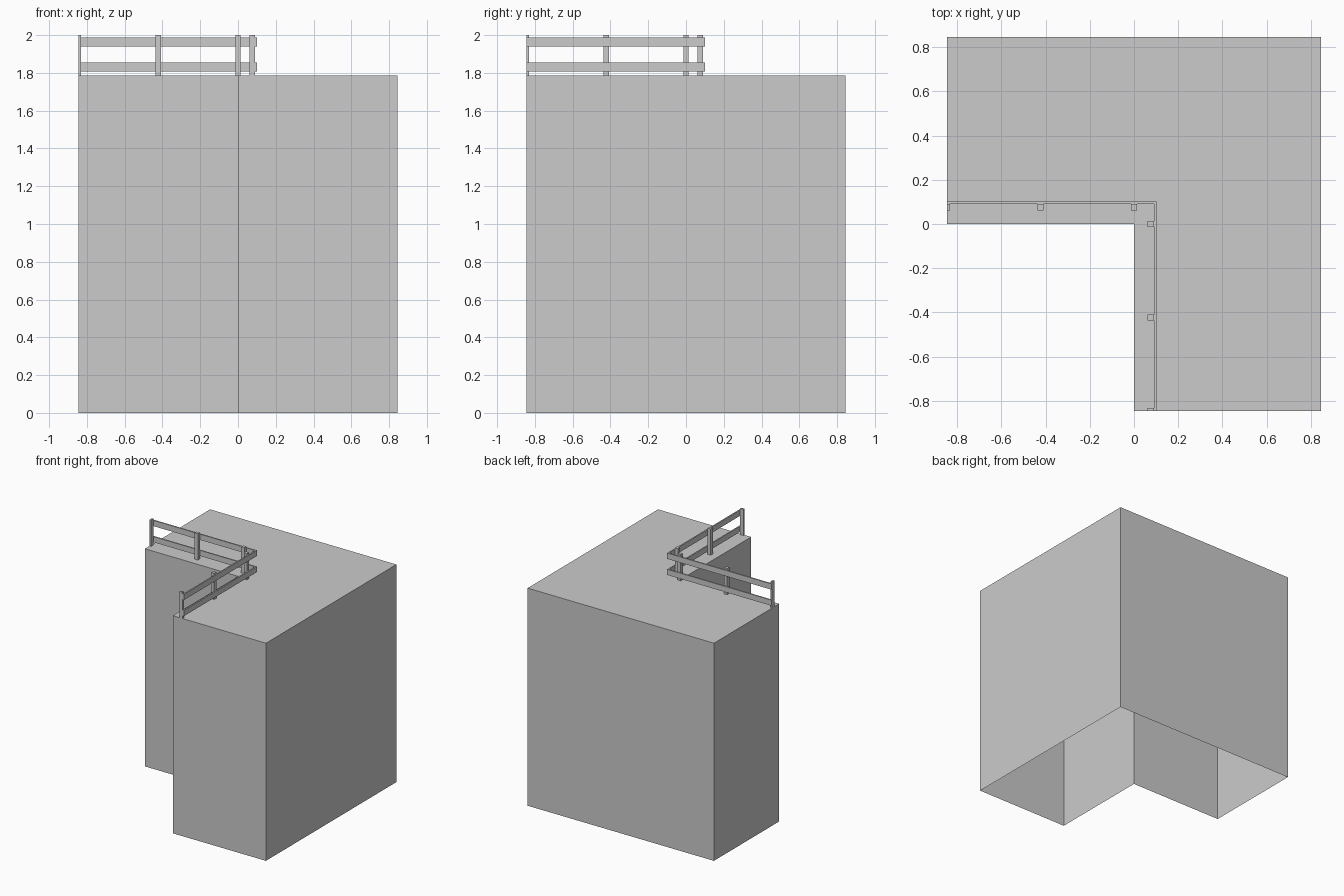
import bpy, bmesh

if "Cube" in bpy.data.objects:
    bpy.data.objects.remove(bpy.data.objects["Cube"])

R = 0.845      # half width of the block
TOP = 1.785    # roof height


def prism(name, outline, z0, z1, floor=True):
    """Extrude a counter-clockwise outline upwards, optionally open below."""
    bm = bmesh.new()
    low = [bm.verts.new((x, y, z0)) for x, y in outline]
    high = [bm.verts.new((x, y, z1)) for x, y in outline]
    n = len(outline)
    for i in range(n):
        j = (i + 1) % n
        bm.faces.new((low[i], low[j], high[j], high[i]))
    bm.faces.new(high)
    if floor:
        bm.faces.new(low[::-1])
    mesh = bpy.data.meshes.new(name)
    bm.to_mesh(mesh)
    bm.free()
    obj = bpy.data.objects.new(name, mesh)
    bpy.context.collection.objects.link(obj)
    return obj


def rect(x0, x1, y0, y1):
    return [(x0, y0), (x1, y0), (x1, y1), (x0, y1)]


# L-shaped block, hollow and open underneath
prism("block", [(0, 0), (0, -R), (R, -R), (R, R), (-R, R), (-R, 0)], 0, TOP, floor=False)

# Two L-shaped rails running around the inner corner
a, b = 0.09, 0.101
rail = [(a, a), (a, -R), (b, -R), (b, b), (-R, b), (-R, a)]
for name, z0, z1 in (("lower_rail", 1.808, 1.854), ("upper_rail", 1.94, 1.987)):
    prism(name, rail, z0, z1)

# Posts along both arms; the end posts are cut flush with the block
h = 0.014
p0, p1 = a - 2 * h, a
for i, c in enumerate((-R, -R / 2, 0)):
    s, e = max(c - h, -R), c + h
    prism(f"left_post_{i}", rect(s, e, p0, p1), TOP, 2.0)
    prism(f"front_post_{i}", rect(p0, p1, s, e), TOP, 2.0)
